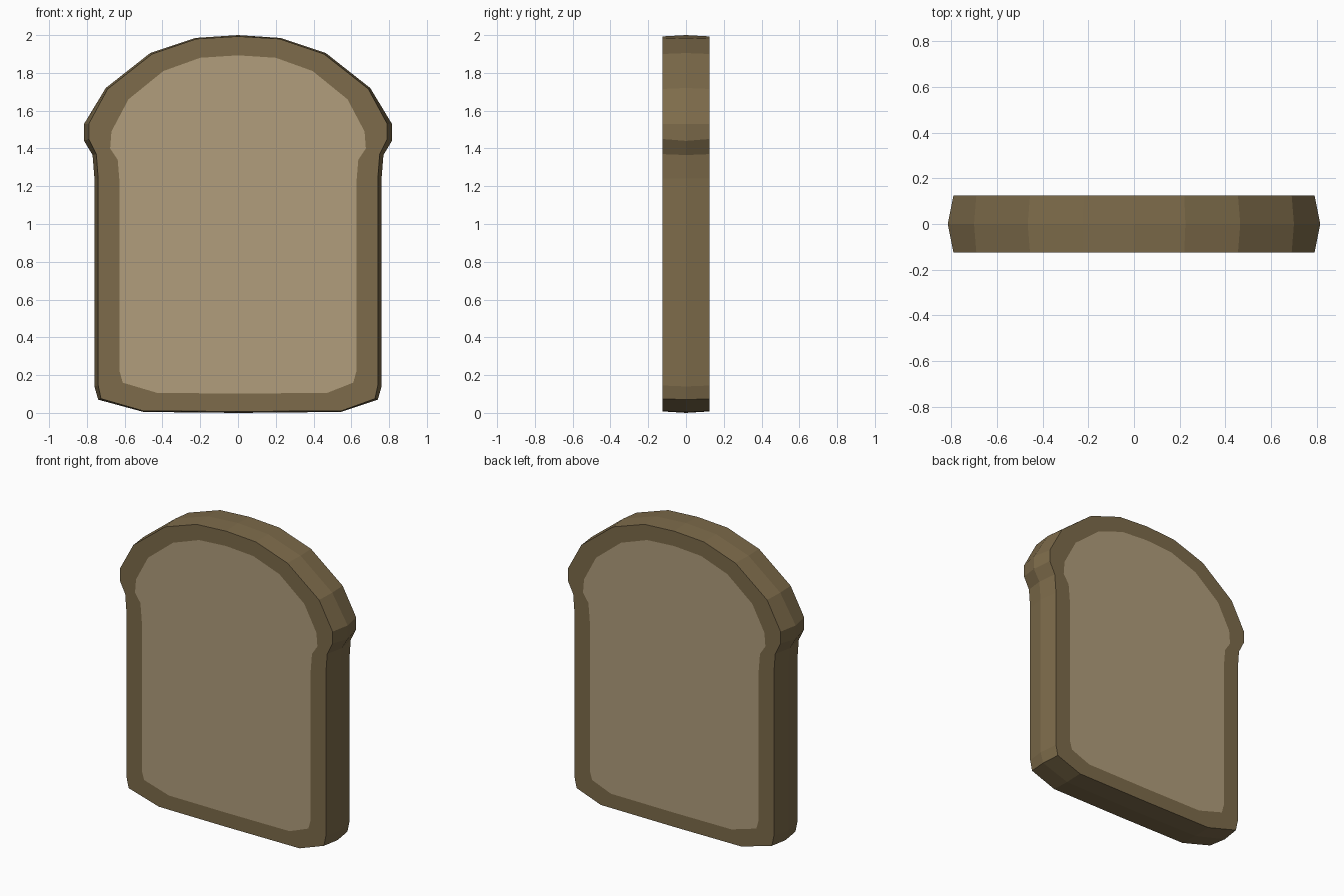
import bpy, bmesh

if "Cube" in bpy.data.objects:
    bpy.data.objects.remove(bpy.data.objects["Cube"])

# Right-hand half outlines (x, z) from the bottom corner up; the top centre is last
CRUST_MID = [(.52, .005), (.74, .07), (.76, .14), (.76, 1.24), (.77, 1.365), (.815, 1.44),
             (.815, 1.53), (.70, 1.72), (.465, 1.905), (.225, 1.985), (0, 2.0)]
CRUST_RIM = [(.52, .01), (.725, .075), (.74, .145), (.74, 1.24), (.75, 1.37), (.79, 1.45),
             (.79, 1.53), (.69, 1.715), (.455, 1.9), (.22, 1.98), (0, 1.993)]
CRUMB = [(.445, .105), (.61, .16), (.627, .22), (.627, 1.22), (.637, 1.34), (.677, 1.4),
         (.67, 1.49), (.58, 1.66), (.395, 1.81), (.2, 1.88), (0, 1.893)]
HALF = 0.125


def material(name, color):
    mat = bpy.data.materials.new(name)
    mat.diffuse_color = (*color, 1)
    mat.use_nodes = True
    mat.node_tree.nodes["Principled BSDF"].inputs["Base Color"].default_value = mat.diffuse_color
    return mat


def ring(bm, half, y, bottom):
    """Mirror a half outline into a closed loop; the lower right corner sits slightly wider."""
    left = [(-x, z) for x, z in half[-2::-1]]
    pts = [(0, bottom)] + half + left
    pts[1] = (pts[1][0] + .025, pts[1][1])
    pts[-1] = (pts[-1][0] + .02, pts[-1][1])
    return [bm.verts.new((x, y, z)) for x, z in pts]


bm = bmesh.new()
rings = [ring(bm, CRUMB, -HALF, .103), ring(bm, CRUST_RIM, -HALF, .008),
         ring(bm, CRUST_MID, 0, 0),
         ring(bm, CRUST_RIM, HALF, .008), ring(bm, CRUMB, HALF, .103)]

# Crust bands between neighbouring loops
for a, b in zip(rings, rings[1:]):
    for i in range(len(a)):
        j = (i + 1) % len(a)
        bm.faces.new((a[i], a[j], b[j], b[i]))

# Crumb faces on front and back
for loop in (rings[0], rings[-1]):
    bm.faces.new(loop).material_index = 1

bmesh.ops.recalc_face_normals(bm, faces=bm.faces)
mesh = bpy.data.meshes.new("bread_slice")
bm.to_mesh(mesh)
bm.free()
mesh.materials.append(material("crust", (.205, .147, .069)))
mesh.materials.append(material("crumb", (.44, .34, .20)))
bpy.context.collection.objects.link(bpy.data.objects.new("bread_slice", mesh))
